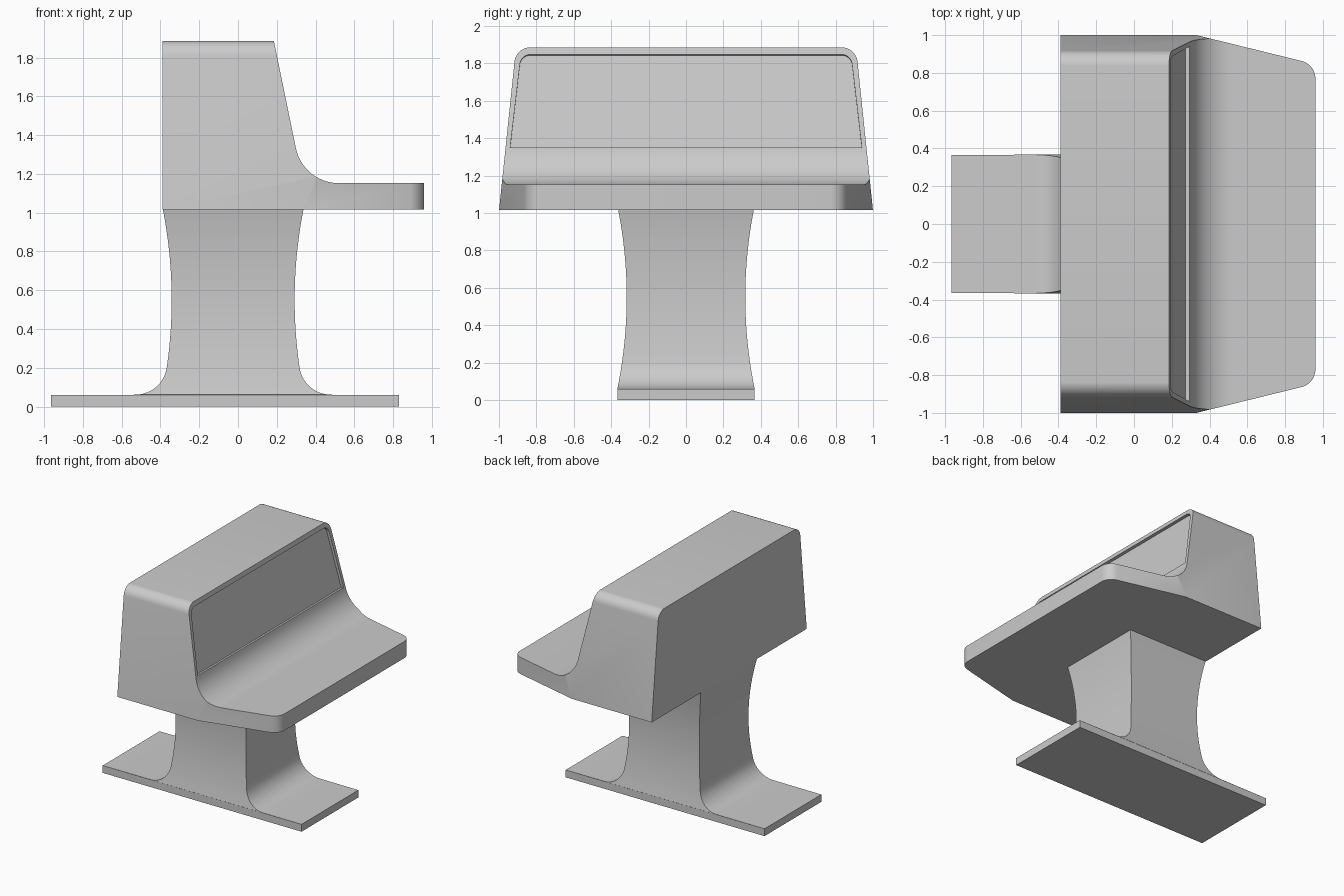
import bpy, bmesh, math
from mathutils import Vector

if "Cube" in bpy.data.objects:
    bpy.data.objects.remove(bpy.data.objects["Cube"])


def arc(p, c, q, n=10):
    """Circular fillet from p to q whose tangents meet at c."""
    p, c, q = Vector(p), Vector(c), Vector(q)
    w = math.sin((p - c).angle(q - c) / 2)
    out = []
    for i in range(n + 1):
        t = i / n
        a, b, d = (1 - t) ** 2, 2 * w * t * (1 - t), t * t
        out.append(tuple((a * p + b * c + d * q) / (a + b + d)))
    return out


def fillet(a, c, b, r, n=8):
    """Round corner c between a and b, starting r away from it."""
    a, c, b = Vector(a), Vector(c), Vector(b)
    return arc(c + (a - c).normalized() * r, c, c + (b - c).normalized() * r, n)


def loft(name, rings):
    """Closed solid through a list of equal-length rings."""
    bm = bmesh.new()
    vs = [[bm.verts.new(p) for p in ring] for ring in rings]
    n = len(vs[0])
    for lo, hi in zip(vs, vs[1:]):
        for i in range(n):
            j = (i + 1) % n
            bm.faces.new((lo[i], lo[j], hi[j], hi[i]))
    bm.faces.new(vs[0])
    bm.faces.new(vs[-1])
    bmesh.ops.recalc_face_normals(bm, faces=bm.faces)
    me = bpy.data.meshes.new(name)
    bm.to_mesh(me)
    bm.free()
    ob = bpy.data.objects.new(name, me)
    bpy.context.collection.objects.link(ob)
    return ob


def activate(ob):
    bpy.ops.object.select_all(action='DESELECT')
    ob.select_set(True)
    bpy.context.view_layer.objects.active = ob


def boolean(ob, cutter, op):
    cutter.hide_render = True
    m = ob.modifiers.new(op, 'BOOLEAN')
    m.operation, m.solver, m.object = op, 'EXACT', cutter
    activate(ob)
    bpy.ops.object.modifier_apply(modifier=m.name)
    bpy.data.objects.remove(cutter)


def mirrored(pts):
    return pts + [(-a, b) for a, b in reversed(pts)]


# Pedestal: foot plate, filleted into a waisted square column
CX = -0.025


def waist(z):
    return 0.317 + 0.048 * ((z - 0.55) / 0.48) ** 2


def rect(z, x0, x1, h):
    return [(x0, -h, z), (x1, -h, z), (x1, h, z), (x0, h, z)]


rings = [rect(0, -0.965, 0.83, 0.366), rect(0.06, -0.965, 0.83, 0.366)]
for hx, z in arc((0.505, 0.061), (0.363, 0.061), (waist(0.2), 0.2)):
    rings.append(rect(z, CX - hx, CX + hx, waist(z)))
for i in range(1, 17):
    z = 0.2 + (1.016 - 0.2) * i / 16
    rings.append(rect(z, CX - waist(z), CX + waist(z), waist(z)))
pedestal = loft("pedestal", rings)

# Console head: side profile, trimmed by its end-on and plan outlines
B, T, S = 1.016, 1.885, 1.152


def face_x(z):
    return 0.185 + (T - z) * 0.2056


side = [(-0.39, B), (0.96, B), (0.96, S)]
side += arc((0.52, S), (face_x(S), S), (face_x(1.332), 1.332), 14)
side += [(face_x(T), T), (-0.39, T)]
head = loft("console_head", [[(x, y, z) for x, z in side] for y in (-1.2, 1.2)])

end = mirrored([(1.0 + 0.0098, B - 0.1)] + fillet((1.0, B), (0.909, T), (0, T), 0.075))
# lift the flat top slightly so it does not coincide with the profile top
end = [(y, z + 0.0005) for y, z in end]
boolean(head, loft("end_trim", [[(x, y, z) for y, z in end] for x in (-1, 1.5)]), 'INTERSECT')

plan = [(-0.6, 1.1), (0.33, 1.1), (0.33, 1.0)] + fillet((0.33, 1.0), (0.9605, 0.845), (0.9605, 0), 0.075)
plan = plan + [(x, -y) for x, y in reversed(plan)]
boolean(head, loft("plan_trim", [[(x, y, z) for x, y in plan] for z in (0.8, 2.1)]), 'INTERSECT')

# Shallow screen recess, square to the sloping front face
bl, tl = (0.94, 1.35), (0.882, 1.848)
screen = mirrored([bl] + fillet(bl, tl, (0, 1.848), 0.05))
nrm = Vector((1, 0, 0.2056)).normalized()
cut = [[Vector((face_x(z), y, z)) + nrm * d for y, z in screen] for d in (-0.022, 0.05)]
boolean(head, loft("screen_cutter", cut), 'DIFFERENCE')

for ob in (pedestal, head):
    activate(ob)
    bpy.ops.object.shade_smooth_by_angle(angle=math.radians(25))
